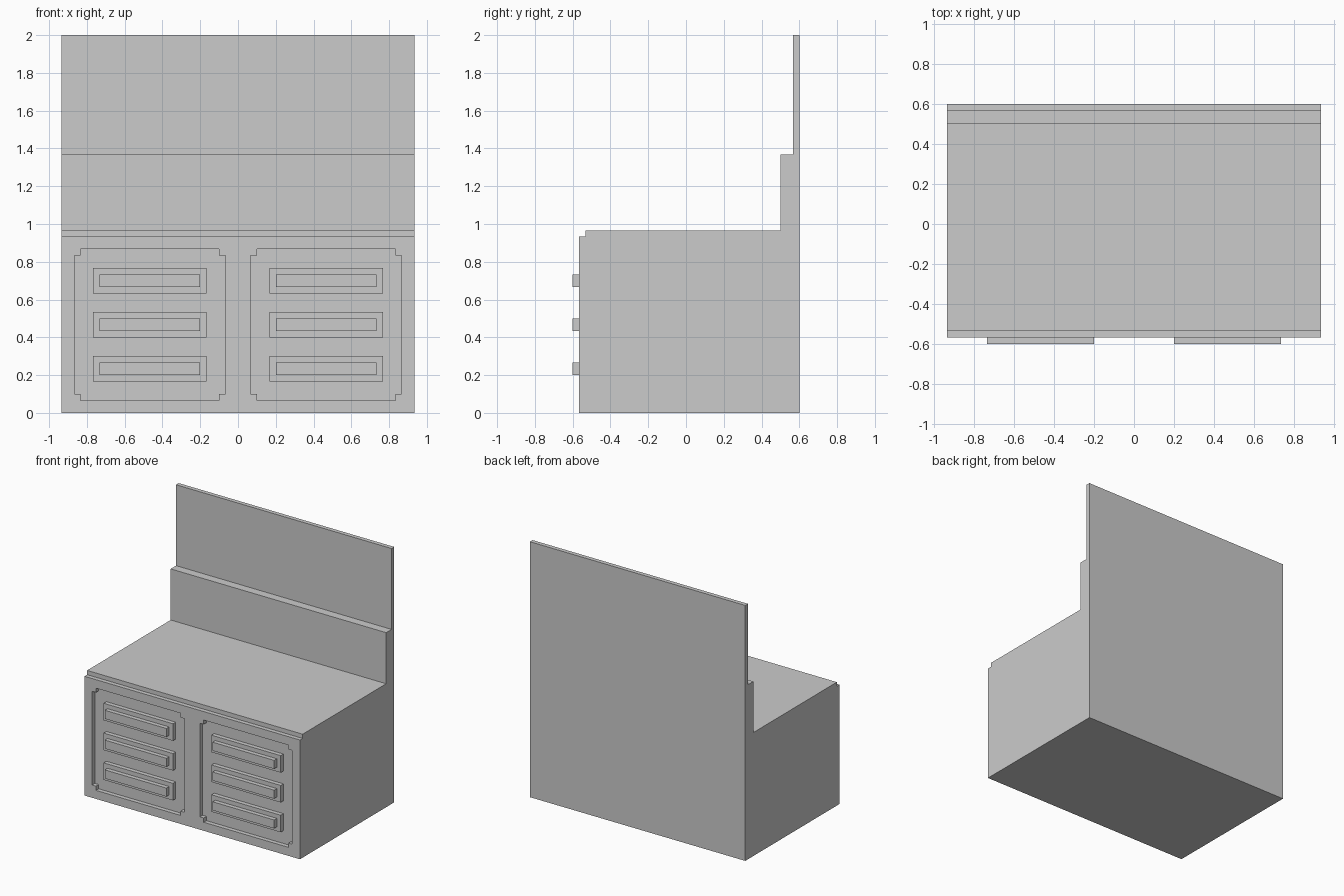
import bpy, bmesh
from mathutils import Vector

if "Cube" in bpy.data.objects:
    bpy.data.objects.remove(bpy.data.objects["Cube"])

U = 1 / 30  # the model sits on a 1/30 unit grid


def prism(name, pts, offset):
    """Extrude a closed planar outline along offset; all values in grid units."""
    bm = bmesh.new()
    face = bm.faces.new([bm.verts.new(Vector(p) * U) for p in pts])
    ext = bmesh.ops.extrude_face_region(bm, geom=[face], use_keep_orig=True)
    moved = [g for g in ext["geom"] if isinstance(g, bmesh.types.BMVert)]
    bmesh.ops.translate(bm, verts=moved, vec=Vector(offset) * U)
    bmesh.ops.recalc_face_normals(bm, faces=bm.faces)
    mesh = bpy.data.meshes.new(name)
    bm.to_mesh(mesh)
    bm.free()
    obj = bpy.data.objects.new(name, mesh)
    bpy.context.collection.objects.link(obj)
    return obj


def front_box(name, x0, x1, z0, z1, y0, y1):
    pts = [(x0, y0, z0), (x1, y0, z0), (x1, y0, z1), (x0, y0, z1)]
    return prism(name, pts, (0, y1 - y0, 0))


# Cabinet body: stepped side profile (y, z) swept across the width
profile = [(-17, 0), (18, 0), (18, 60), (17, 60), (17, 41), (15, 41),
           (15, 29), (-16, 29), (-16, 28), (-17, 28)]
body = prism("cabinet_body", [(-28, y, z) for y, z in profile], (56, 0, 0))

for side, label in ((-1, "left"), (1, "right")):
    # Recessed panel with notched corners
    cx, cz = 14 * side, 14
    corner = [(12, 11), (11, 11), (11, 12)]
    outline = []
    for sx, sz in ((1, 1), (-1, 1), (-1, -1), (1, -1)):
        pts = corner if sx * sz > 0 else corner[::-1]
        outline += [(cx + sx * x, -18, cz + sz * z) for x, z in pts]
    cutter = prism(f"{label}_panel_cutter", outline, (0, 2, 0))
    cutter.hide_render = True
    mod = body.modifiers.new("panel_recess", "BOOLEAN")
    mod.operation, mod.solver, mod.object = "DIFFERENCE", "EXACT", cutter
    bpy.context.view_layer.objects.active = body
    bpy.ops.object.modifier_apply(modifier=mod.name)
    bpy.data.objects.remove(cutter)

    # Three raised slats, each with a smaller bar on top
    for i, z in enumerate((7, 15, 23)):
        z -= i  # slats are 7 grid units apart
        m = 14 * side
        front_box(f"{label}_slat_{i + 1}", m - 9, m + 9, z - 2, z + 2, -16, -17)
        front_box(f"{label}_bar_{i + 1}", m - 8, m + 8, z - 1, z + 1, -17, -18)
